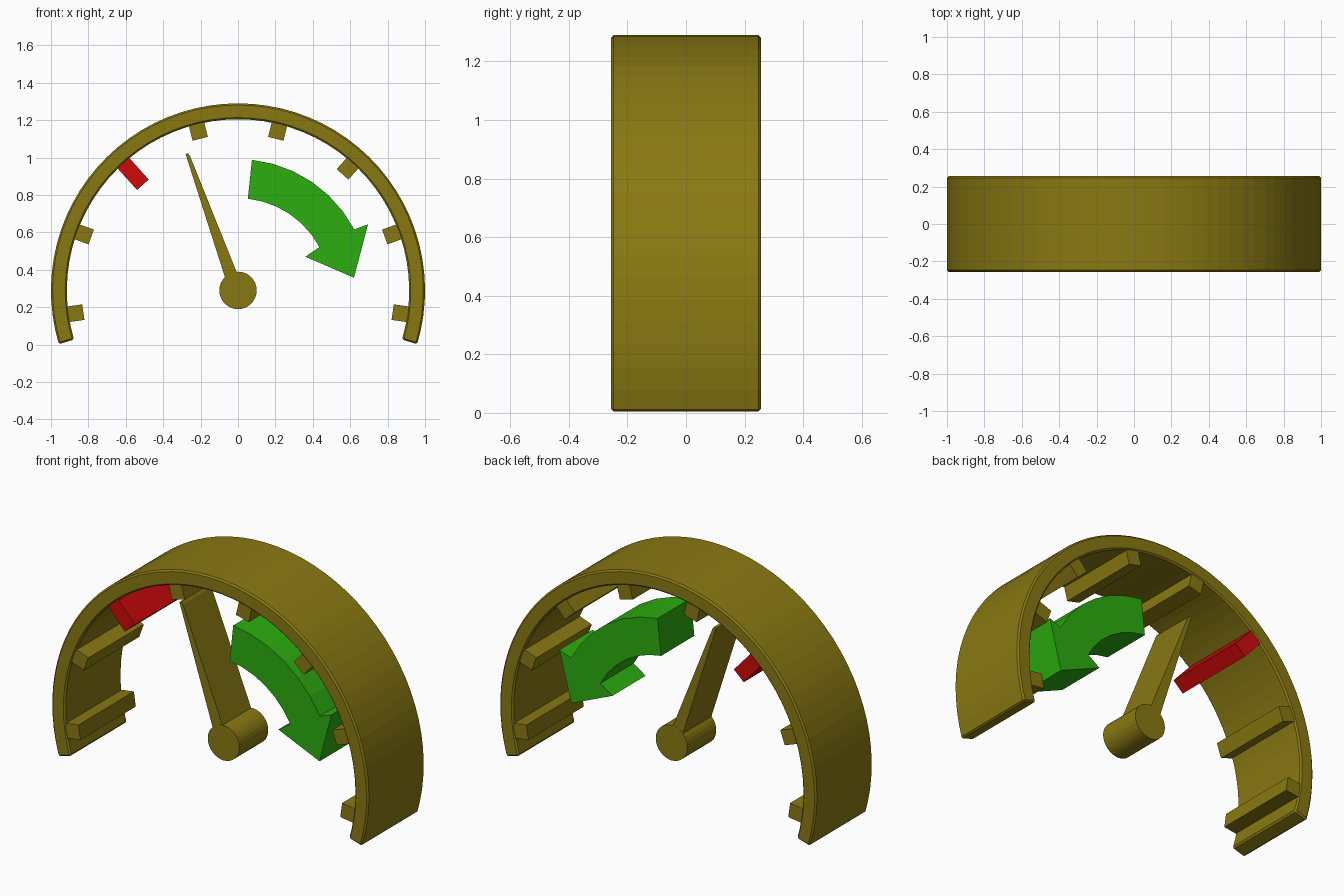
import bpy, bmesh
from math import sin, cos, radians

if "Cube" in bpy.data.objects:
    bpy.data.objects.remove(bpy.data.objects["Cube"])

CZ = 0.29  # height of the dial centre


def material(name, rgb):
    m = bpy.data.materials.new(name)
    m.diffuse_color = (*rgb, 1)
    m.use_nodes = True
    m.node_tree.nodes["Principled BSDF"].inputs["Base Color"].default_value = m.diffuse_color
    return m


OLIVE = material("olive", (0.25, 0.19, 0.006))
RED = material("red", (0.62, 0.003, 0.003))
GREEN = material("green", (0.025, 0.42, 0.005))


def polar(r, deg):
    return r * cos(radians(deg)), CZ + r * sin(radians(deg))


def arc(r, a0, a1, n):
    return [polar(r, a0 + (a1 - a0) * i / n) for i in range(n + 1)]


def prism(name, outline, half_depth, mat):
    """Extrude a front-view (x, z) outline along y, centred on y = 0."""
    bm = bmesh.new()
    face = bm.faces.new([bm.verts.new((x, -half_depth, z)) for x, z in outline])
    ext = bmesh.ops.extrude_face_region(bm, geom=[face], use_keep_orig=True)
    verts = [v for v in ext["geom"] if isinstance(v, bmesh.types.BMVert)]
    bmesh.ops.translate(bm, verts=verts, vec=(0, 2 * half_depth, 0))
    bmesh.ops.recalc_face_normals(bm, faces=bm.faces)
    me = bpy.data.meshes.new(name)
    bm.to_mesh(me)
    bm.free()
    me.materials.append(mat)
    ob = bpy.data.objects.new(name, me)
    bpy.context.collection.objects.link(ob)
    return ob


# Open rim with a fine chamfer
rim = prism("rim", arc(1.0, -16.7, 196.7, 48) + arc(0.915, 196.7, -16.7, 48), 0.256, OLIVE)
bevel = rim.modifiers.new("chamfer", 'BEVEL')
bevel.width = 0.009
bevel.segments = 1
bevel.limit_method = 'ANGLE'
bevel.angle_limit = radians(40)

# Scale marks, one of them long and red
for i in range(8):
    a = radians(-8 + 28 * i)
    red = i == 5
    inner = 0.76 if red else 0.835
    corners = [(inner, -0.042), (0.93, -0.042), (0.93, 0.042), (inner, 0.042)]
    outline = [(r * cos(a) - t * sin(a), CZ + r * sin(a) + t * cos(a)) for r, t in corners]
    prism("red_mark" if red else f"scale_mark_{i}", outline, 0.25, RED if red else OLIVE)

# Hub and tapered needle
prism("hub", arc(0.1, 0, 348.75, 31), 0.13, OLIVE)
prism("needle", [(-0.065, 0.345), (0.0, 0.37), (-0.257, 1.01), (-0.268, 1.024), (-0.28, 1.018)],
      0.129, OLIVE)

# Curved direction arrow
head = [(0.695, 0.643), (0.62, 0.358), (0.36, 0.47)]
prism("direction_arrow", arc(0.702, 83.9, 27.7, 6) + head + arc(0.493, 28, 83.9, 6), 0.15, GREEN)
